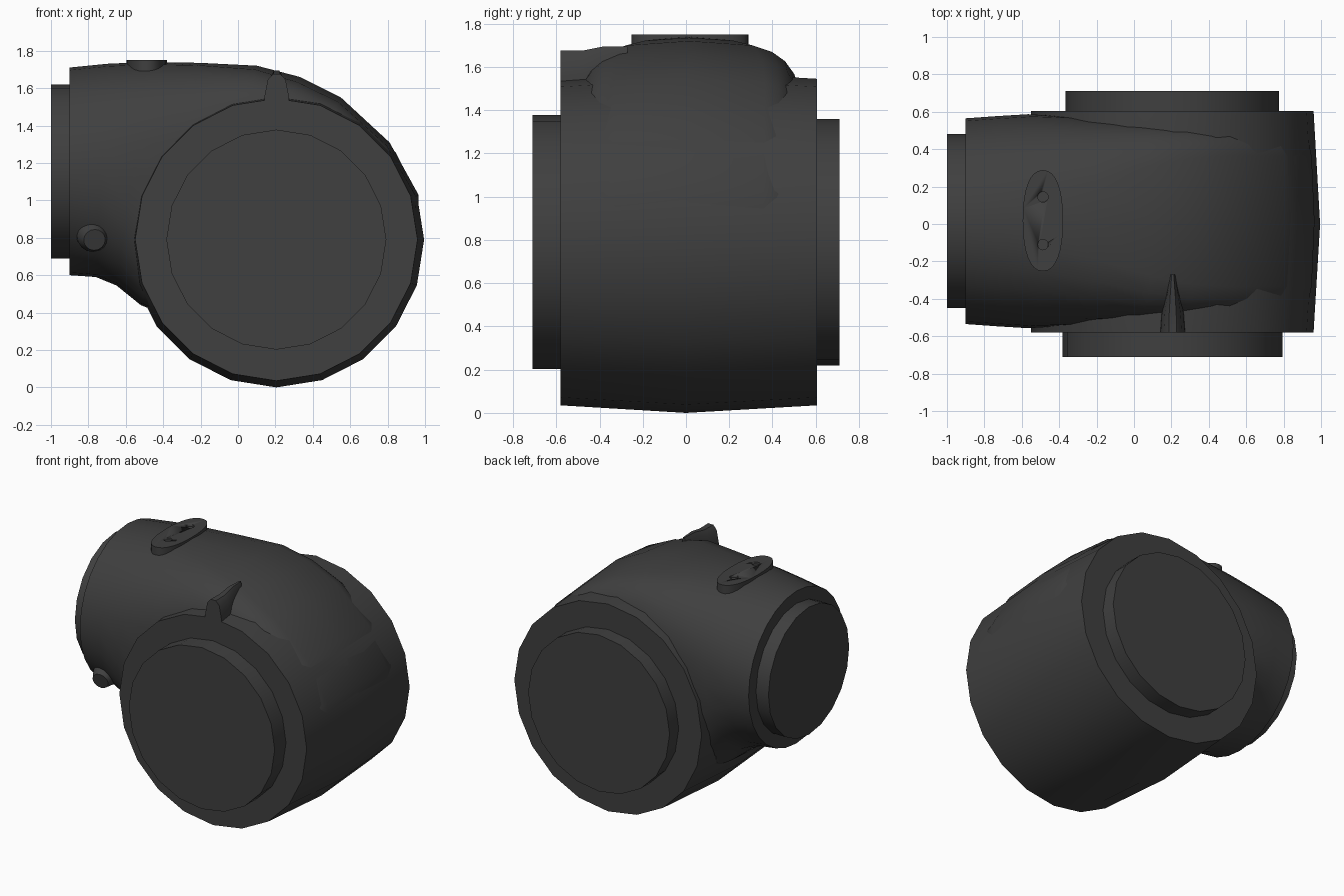
import bpy, bmesh, math
from mathutils import Vector

if "Cube" in bpy.data.objects:
    bpy.data.objects.remove(bpy.data.objects["Cube"])

mat = bpy.data.materials.new("dark_grey")
mat.diffuse_color = (0.05, 0.05, 0.05, 1)
mat.use_nodes = True
mat.node_tree.nodes["Principled BSDF"].inputs["Base Color"].default_value = mat.diffuse_color


def loft(name, rings, smooth=30):
    """Skin a list of equal-length closed rings and cap both ends."""
    bm = bmesh.new()
    vs = [[bm.verts.new(p) for p in r] for r in rings]
    n = len(vs[0])
    for a, b in zip(vs, vs[1:]):
        for i in range(n):
            j = (i + 1) % n
            bm.faces.new((a[i], a[j], b[j], b[i]))
    bm.faces.new(vs[0][::-1])
    bm.faces.new(vs[-1])
    bmesh.ops.recalc_face_normals(bm, faces=bm.faces)
    me = bpy.data.meshes.new(name)
    bm.to_mesh(me)
    bm.free()
    ob = bpy.data.objects.new(name, me)
    bpy.context.collection.objects.link(ob)
    me.materials.append(mat)
    bpy.ops.object.select_all(action='DESELECT')
    ob.select_set(True)
    bpy.context.view_layer.objects.active = ob
    bpy.ops.object.shade_smooth_by_angle(angle=math.radians(smooth))
    return ob


def lathe(name, base, axis, profile, n=20):
    """Turned part: profile is (distance along axis, radius)."""
    base, axis = Vector(base), Vector(axis).normalized()
    u = Vector((0, 0, 1)) if abs(axis.z) < 0.9 else Vector((1, 0, 0))
    u = (u - axis * u.dot(axis)).normalized()
    v = axis.cross(u)
    ang = [2 * math.pi * i / n for i in range(n)]
    return loft(name, [[base + axis * d + (u * math.cos(a) + v * math.sin(a)) * r
                        for a in ang] for d, r in profile])


def spow(c, n):
    return math.copysign(abs(c) ** (2 / n), c)


def section(top, bottom, width, n, sag, count=28):
    """Squarish oval across the elbow, its crown sagging towards the sides."""
    t, b = Vector((top[0], 0, top[1])), Vector((bottom[0], 0, bottom[1]))
    mid, up = (t + b) / 2, (t - b) / 2
    ring = []
    for i in range(count):
        a = 2 * math.pi * i / count
        c, s = spow(math.cos(a), n), spow(math.sin(a), n)
        drop = sag * c * c if s > 0.2 else 0
        p = mid + up * s - up.normalized() * drop
        ring.append((p.x, 0.015 + width * c, p.z))
    return ring


# Bent housing, from the tube mouth over the top and into the drum
loft("elbow_housing", [section(*s) for s in (
    ((-0.90, 1.71), (-0.90, 0.60), 0.55, 2.0, 0),
    ((-0.70, 1.73), (-0.76, 0.59), 0.562, 2.1, 0),
    ((-0.48, 1.74), (-0.65, 0.545), 0.572, 2.3, 0),
    ((-0.20, 1.735), (-0.52, 0.44), 0.56, 3.0, 0.02),
    ((0.10, 1.72), (-0.42, 0.40), 0.535, 5.0, 0.05),
    ((0.33, 1.66), (-0.28, 0.36), 0.52, 7.0, 0.06),
    ((0.55, 1.55), (-0.10, 0.35), 0.51, 8.0, 0.05),
    ((0.81, 1.31), (0.05, 0.42), 0.505, 8.0, 0.04),
    ((0.965, 1.03), (0.20, 0.60), 0.50, 8.0, 0.03),
    ((0.965, 0.85), (0.25, 0.66), 0.50, 8.0, 0.03))], 35)

# Joint drum with its slightly barrelled wall, and the two end discs
lathe("joint_drum", (0.205, 0, 0.79), (0, 1, 0), [(-0.58, 0.755), (0, 0.79), (0.605, 0.755)])
lathe("front_disc", (0.205, 0, 0.79), (0, 1, 0), [(-0.71, 0.588), (-0.55, 0.588)])
lathe("back_disc", (0.205, 0, 0.79), (0, 1, 0), [(0.58, 0.57), (0.71, 0.57)])

# Disc on the tube mouth
lathe("tube_disc", (0, 0.015, 1.155), (1, 0, 0), [(-1.0, 0.465), (-0.87, 0.465)])

# Slanted plug low on the front of the tube
lathe("side_plug", (-0.785, -0.34, 0.83), (0.12, -1, -0.28),
      [(0, 0.09), (0.09, 0.085), (0.155, 0.058)], 16)

# Tapered index rib on the front rim
rib = ((-0.075, 1.45), (-0.068, 1.56), (-0.05, 1.645), (-0.022, 1.675),
       (0.022, 1.675), (0.05, 1.645), (0.068, 1.56), (0.075, 1.45))
loft("index_rib", [[(0.207 + x * k, y, z + dz) for x, z in rib] for y, k, dz in (
    (-0.58, 0.95, 0), (-0.48, 0.85, 0.0), (-0.38, 0.6, 0.02), (-0.27, 0.25, 0.02))], 40)

# Oval pad on top with two screw holes
pad = loft("top_pad", [[(-0.487 + 0.108 * spow(math.cos(a), 2.3),
                         0.018 + 0.27 * spow(math.sin(a), 2.3), z)
                        for a in [2 * math.pi * i / 32 for i in range(32)]]
                       for z in (1.60, 1.75)])
for i, y in enumerate((-0.11, 0.145)):
    cutter = lathe(f"hole_cutter_{i}", (-0.487, y, 1.735), (0, 0, 1), [(0, 0.028), (0.05, 0.028)], 16)
    mod = pad.modifiers.new("hole", 'BOOLEAN')
    mod.operation, mod.object, mod.solver = 'DIFFERENCE', cutter, 'EXACT'
    cutter.hide_render = True
    cutter.hide_set(True)
